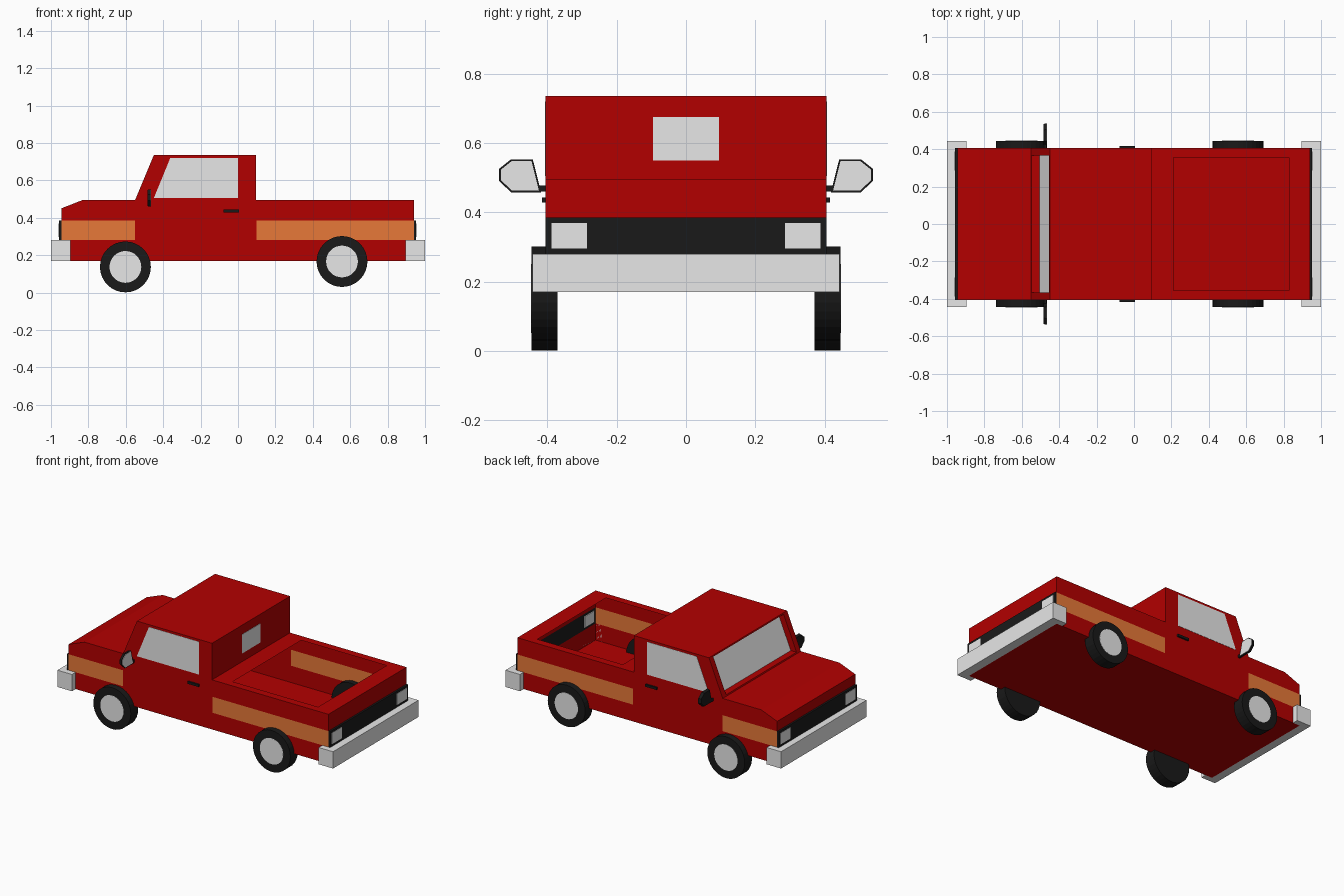
import bpy, bmesh, math
from mathutils import Vector

if "Cube" in bpy.data.objects:
    bpy.data.objects.remove(bpy.data.objects["Cube"])


def material(name, rgb):
    m = bpy.data.materials.new(name)
    m.use_nodes = True
    m.diffuse_color = (*rgb, 1)
    m.node_tree.nodes["Principled BSDF"].inputs["Base Color"].default_value = (*rgb, 1)
    return m


RED = material("red paint", (0.45, 0, 0))
ORANGE = material("orange stripe", (0.8, 0.19, 0.04))
GREY = material("light grey", (0.8, 0.8, 0.8))
BLACK = material("black rubber", (0.01, 0.01, 0.01))
HALF = 0.405  # half width of the body

# How a 2D outline point and a depth map to space, per extrusion axis
PLACE = {"x": lambda p, d: (d, *p), "y": lambda p, d: (p[0], d, p[1]), "z": lambda p, d: (*p, d)}


def finish(name, bm, *mats):
    bmesh.ops.recalc_face_normals(bm, faces=bm.faces)
    me = bpy.data.meshes.new(name)
    bm.to_mesh(me)
    bm.free()
    ob = bpy.data.objects.new(name, me)
    bpy.context.collection.objects.link(ob)
    for m in mats:
        me.materials.append(m)


def add_prism(bm, points, a, b, axis="y"):
    """Extrude a 2D outline from a to b along an axis."""
    ends = [[bm.verts.new(PLACE[axis](p, d)) for p in points] for d in (a, b)]
    bm.faces.new(ends[0])
    bm.faces.new(ends[1])
    for i in range(len(points)):
        j = (i + 1) % len(points)
        bm.faces.new((ends[0][i], ends[0][j], ends[1][j], ends[1][i]))
    return ends


def prism(name, points, a, b, mat, axis="y"):
    bm = bmesh.new()
    add_prism(bm, points, a, b, axis)
    finish(name, bm, mat)


def box(name, x, y, z, mat):
    prism(name, [(x[0], z[0]), (x[1], z[0]), (x[1], z[1]), (x[0], z[1])], *y, mat)


# Lower body: hollow shell with stripe bands and an open cargo bed
bm = bmesh.new()
add_prism(bm, [(-.945, .17), (.94, .17), (.94, .495), (-.83, .495), (-.945, .45)], -HALF, HALF)
cuts = [("x", v) for v in (-.55, .1, .21, .83)] + [("y", -.355), ("y", .355), ("z", .28), ("z", .385)]
for axis, v in cuts:
    n = Vector([float(axis == a) for a in "xyz"])
    bmesh.ops.bisect_plane(bm, geom=bm.verts[:] + bm.edges[:] + bm.faces[:],
                           plane_co=n * v, plane_no=n)
bmesh.ops.recalc_face_normals(bm, faces=bm.faces)
opening = []
for f in bm.faces:
    c, n = f.calc_center_median(), f.normal
    if n.z > .9 and .21 < c.x < .83 and abs(c.y) < .355:
        opening.append(f)
    elif .28 < c.z < .385:
        if abs(n.x) > .9:
            f.material_index = 2
        elif c.x < -.55 or c.x > .1:
            f.material_index = 1
bmesh.ops.delete(bm, geom=opening, context="FACES")
finish("lower_body", bm, RED, ORANGE, BLACK)

# Cab with a recessed windscreen
bm = bmesh.new()
add_prism(bm, [(-.55, .495), (.095, .495), (.095, .735), (-.45, .735)], -HALF, HALF)
bmesh.ops.recalc_face_normals(bm, faces=bm.faces)
screen = next(f for f in bm.faces if f.normal.x < -.5)
bmesh.ops.inset_region(bm, faces=[screen], thickness=.012)
for v in screen.verts:
    v.co.y = math.copysign(.365, v.co.y)
bmesh.ops.inset_region(bm, faces=[screen], thickness=0.0)
bmesh.ops.translate(bm, verts=screen.verts[:], vec=(.042, 0, 0))
screen.material_index = 1
finish("cab", bm, RED, GREY)
box("rear_window", (.09, .097), (-.095, .095), (.55, .675), GREY)

# Wrap-around bumpers, end panels and lamps at both ends
for end, s, wall in (("front", -1, .945), ("rear", 1, .94)):
    def span(a, b):
        return sorted((s * a, s * b))
    half_outline = [(.895, HALF), (.895, .443), (1, .443)]
    outline = [(wall, HALF)] + half_outline
    outline += [(x, -y) for x, y in reversed(outline)]
    prism(end + "_bumper", [(s * x, y) for x, y in outline], .17, .28, GREY, "z")
    box(end + "_panel", span(wall, wall + .012), (-HALF, HALF), (.28, .385), BLACK)
    for side, t in (("right", -1), ("left", 1)):
        box(f"{end}_{side}_lamp", span(wall - .006, wall + .014),
            sorted((t * .285, t * .388)), (.296, .37), GREY)


def disc(name, x, y, z, radius, depth, mat):
    outline = [(x + radius * math.cos(math.tau * i / 32), z + radius * math.sin(math.tau * i / 32))
               for i in range(32)]
    prism(name, outline, y - depth / 2, y + depth / 2, mat)


# Parts repeated on both sides
MIRROR = [(.54, .525), (.505, .553), (.442, .553), (.418, .458), (.505, .458), (.54, .492)]
for side, t in (("right", -1), ("left", 1)):
    # Wheels
    for end, x, z in (("front", -.602, .137), ("rear", .556, .166)):
        disc(f"{end}_{side}_tyre", x, t * .4075, z, .136, .075, BLACK)
        disc(f"{end}_{side}_hub", x, t * .444, z, .085, .005, GREY)

    # Side window and door handle
    prism(side + "_window", [(-.45, .505), (0, .505), (0, .72), (-.362, .72)],
          t * .40, t * .4065, GREY)
    box(side + "_handle", (-.077, .005), sorted((t * .40, t * .416)), (.428, .443), BLACK)

    # Door mirror: housing tapering forwards, glass facing back
    bm = bmesh.new()
    front, back = add_prism(bm, [(t * y, z) for y, z in MIRROR], -.485, -.467, "x")
    mid = Vector((-.485, t * .48, .506))
    for v in front:
        v.co = mid + (v.co - mid) * .9
    finish(side + "_mirror_housing", bm, BLACK)
    glass = [(t * (.48 + (y - .48) * .9), .506 + (z - .506) * .9) for y, z in MIRROR]
    prism(side + "_mirror_glass", glass, -.468, -.465, GREY, "x")
    box(side + "_mirror_stem", (-.482, -.468), sorted((t * .40, t * .43)), (.46, .478), BLACK)
